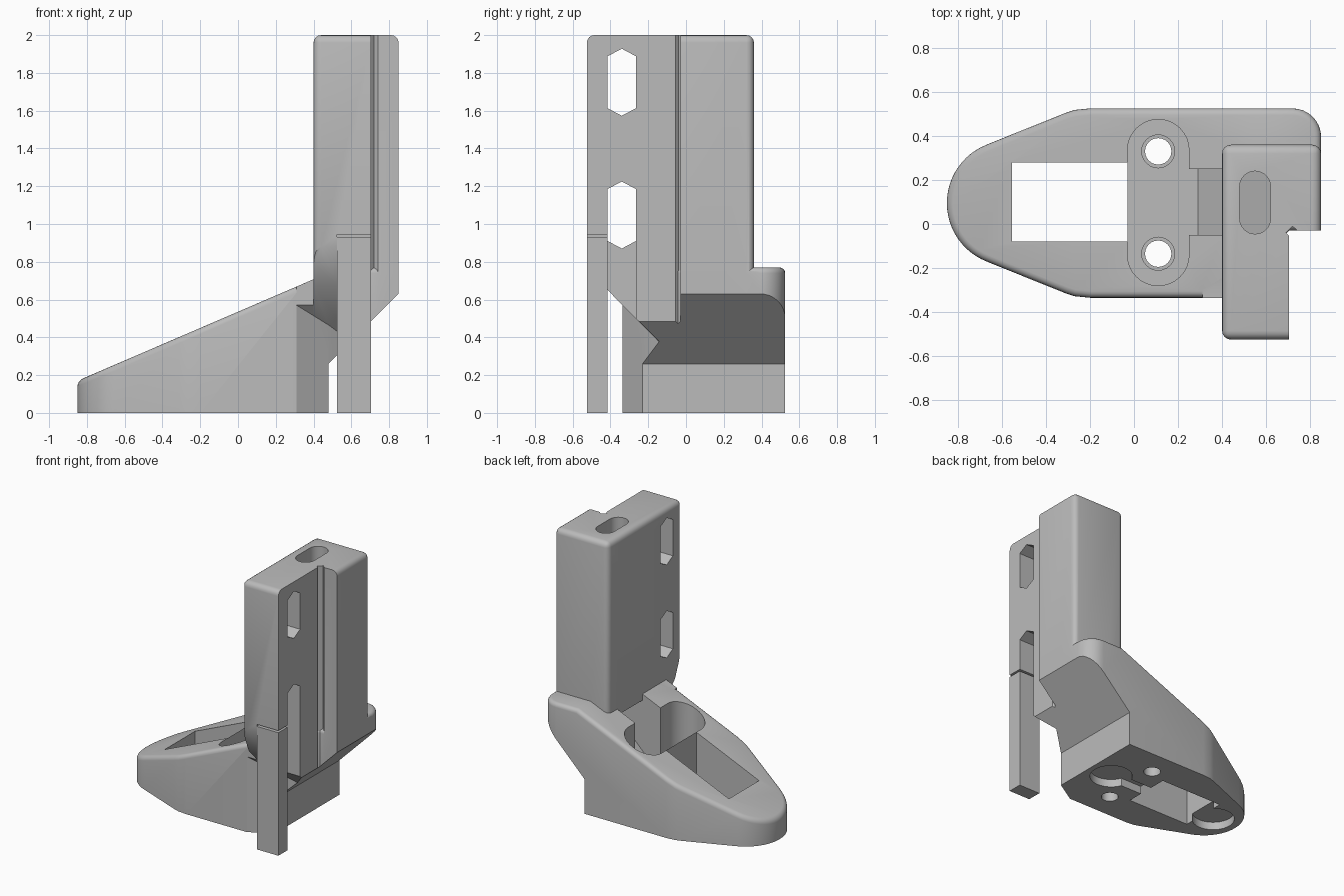
import bpy, bmesh, math
from mathutils import Vector

if "Cube" in bpy.data.objects:
    bpy.data.objects.remove(bpy.data.objects["Cube"])

grey = bpy.data.materials.new("light_grey")
grey.diffuse_color = (0.5, 0.5, 0.5, 1)
grey.use_nodes = True
grey.node_tree.nodes["Principled BSDF"].inputs["Base Color"].default_value = grey.diffuse_color


def arc(cx, cy, r, a0, a1, n=16):
    return [(cx + r * math.cos(math.radians(a0 + (a1 - a0) * i / n)),
             cy + r * math.sin(math.radians(a0 + (a1 - a0) * i / n))) for i in range(n + 1)]


def stadium(cx, y0, y1, r):
    return arc(cx, y1 - r, r, 0, 180) + arc(cx, y0 + r, r, 180, 360)


def rect(x0, x1, y0, y1):
    return [(x0, y0), (x1, y0), (x1, y1), (x0, y1)]


def prism(pts, lo, hi, axis="z"):
    """Extrude a profile: xy along z, xz along y, or yz along x."""
    place = {"z": lambda a, b, c: (a, b, c), "y": lambda a, b, c: (a, c, b),
             "x": lambda a, b, c: (c, a, b)}[axis]
    bm = bmesh.new()
    low = [bm.verts.new(place(a, b, lo)) for a, b in pts]
    top = [bm.verts.new(place(a, b, hi)) for a, b in pts]
    bm.faces.new(low)
    bm.faces.new(top)
    for i in range(len(pts)):
        j = (i + 1) % len(pts)
        bm.faces.new((low[i], low[j], top[j], top[i]))
    bmesh.ops.recalc_face_normals(bm, faces=bm.faces)
    return bm


def slice_off(bm, co, no):
    """Cut away everything on the normal side of a plane and cap it."""
    r = bmesh.ops.bisect_plane(bm, geom=bm.verts[:] + bm.edges[:] + bm.faces[:], dist=1e-5,
                               plane_co=co, plane_no=Vector(no).normalized(), clear_outer=True)
    cut = [e for e in r["geom_cut"] if isinstance(e, bmesh.types.BMEdge)]
    bmesh.ops.holes_fill(bm, edges=cut, sides=0)
    bmesh.ops.recalc_face_normals(bm, faces=bm.faces)


def round_edges(bm, rule, r):
    bm.normal_update()
    edges = [e for e in bm.edges if len(e.link_faces) == 2 and rule(e)]
    bmesh.ops.bevel(bm, geom=edges, offset=r, segments=4, profile=0.5, affect="EDGES",
                    clamp_overlap=False)


def make(name, bm):
    bmesh.ops.recalc_face_normals(bm, faces=bm.faces)
    me = bpy.data.meshes.new(name)
    bm.to_mesh(me)
    bm.free()
    me.materials.append(grey)
    ob = bpy.data.objects.new(name, me)
    bpy.context.collection.objects.link(ob)
    return ob


def combine(target, other, op):
    m = target.modifiers.new(op, "BOOLEAN")
    m.operation, m.object, m.solver = op, other, "EXACT"
    bpy.context.view_layer.objects.active = target
    bpy.ops.object.modifier_apply(modifier=m.name)
    bpy.data.objects.remove(other)


SLOPE = ((-0.85, 0, 0.17), (-0.43, 0, 1))      # sloped top of the foot
UNDER = ((0, 0, 0.235), (0, -1, -1))           # underside of the wing

# foot: teardrop outline with sloping top and rounded rim
outline = ([(0.85, -0.03)] + arc(0.72, 0.395, 0.13, 0, 90, 8)
           + [(-0.20, 0.525), (-0.27, 0.518), (-0.31, 0.505)]
           + arc(-0.565, 0.095, 0.285, 111, 249, 24)
           + [(-0.31, -0.315), (-0.27, -0.328), (-0.20, -0.335), (0.31, -0.335),
              (0.48, -0.23), (0.60, -0.14), (0.705, -0.03)])
foot = prism(outline, 0, 0.77)
slice_off(foot, *SLOPE)


def rim(e):
    nz = sorted(f.normal.z for f in e.link_faces)
    return nz[1] > 0.8 and abs(nz[0]) < 0.1


round_edges(foot, rim, 0.03)
body = make("bracket_body", foot)

# column: L section with a small corner relief groove
section = [(0.40, -0.525), (0.705, -0.525), (0.705, -0.055), (0.69, -0.04), (0.72, -0.01),
           (0.742, -0.03), (0.85, -0.03), (0.85, 0.36), (0.40, 0.36)]
column = prism(section, 0.2, 2.0)


def column_edge(e):
    a, b = (v.co for v in e.verts)
    if abs(a.z - b.z) > 1:
        return (a.x < 0.41) or (a.x > 0.84 and a.y > 0.3)
    same = lambda i, val: abs(a[i] - val) < 1e-4 and abs(b[i] - val) < 1e-4
    return same(2, 2.0) and (same(0, 0.40) or same(0, 0.85) or same(1, 0.36) or same(1, -0.525))


round_edges(column, column_edge, 0.04)
slice_off(column, *UNDER)
slice_off(column, (0, -0.525, 0.88), (0, -0.205, -0.085))
combine(body, make("column", column), "UNION")

# small overhanging corner between foot and wing
corner = prism(rect(0.31, 0.42, -0.335, -0.2), 0.3, 0.9)
slice_off(corner, *UNDER)
slice_off(corner, *SLOPE)
combine(body, make("corner", corner), "UNION")

# cutters
hexa = [(-0.415, 0.04), (-0.34, 0), (-0.265, 0.04), (-0.265, 0.315), (-0.34, 0.355), (-0.415, 0.315)]
channel = [(0.10, 0.17), (0.29, 0.17), (0.62, 0.50), (0.62, 0.75), (0.48, 0.75), (0.40, 0.66),
           (0.40, 0.95), (0.10, 0.95)]
cutters = [
    prism([(0.48, -0.1), (0.48, 0.26), (0.90, 0.68), (0.90, -0.1)], -0.7, 0.7, "y"),  # rear overhang
    prism(rect(0.525, 0.9, -0.7, -0.265), -0.1, 0.945),                # space around support leg
    prism(rect(-0.555, -0.03, -0.08, 0.28), -0.1, 0.9),                # foot window
    prism(stadium(0.11, -0.28, 0.475, 0.14), 0.17, 0.95),              # screw pocket
    prism(channel, -0.05, 0.25, "y"),                                  # cable channel
    prism(stadium(0.55, -0.045, 0.24, 0.07), 0.6, 2.1),                # column slot
    prism(rect(-0.06, 0.2, 0.04, 0.15), -0.1, 0.06),                   # underside slot
]
for z in (0.87, 1.573):                                                # hexagonal slots
    cutters.append(prism([(y, z + h) for y, h in hexa], 0.3, 0.8, "x"))
for y in (0.33, -0.135):                                               # screw holes
    cutters.append(prism(arc(0.11, y, 0.06, 0, 345, 23), -0.1, 0.3))
    cutters.append(prism(arc(0.11, y, 0.075, 0, 345, 23), 0.14, 0.3))
for x in (0.29, -0.65):                                                # round underside recesses
    cutters.append(prism(arc(x, 0.095, 0.15, 0, 350, 35), -0.1, 0.06))
for c in cutters:
    combine(body, make("cutter", c), "DIFFERENCE")

# breakaway support leg under the wing
leg = make("support_leg", prism(rect(0.525, 0.705, -0.525, -0.415), 0, 0.93))

for ob in (body, leg):
    bpy.ops.object.select_all(action="DESELECT")
    ob.select_set(True)
    bpy.context.view_layer.objects.active = ob
    bpy.ops.object.shade_smooth_by_angle(angle=math.radians(30))
